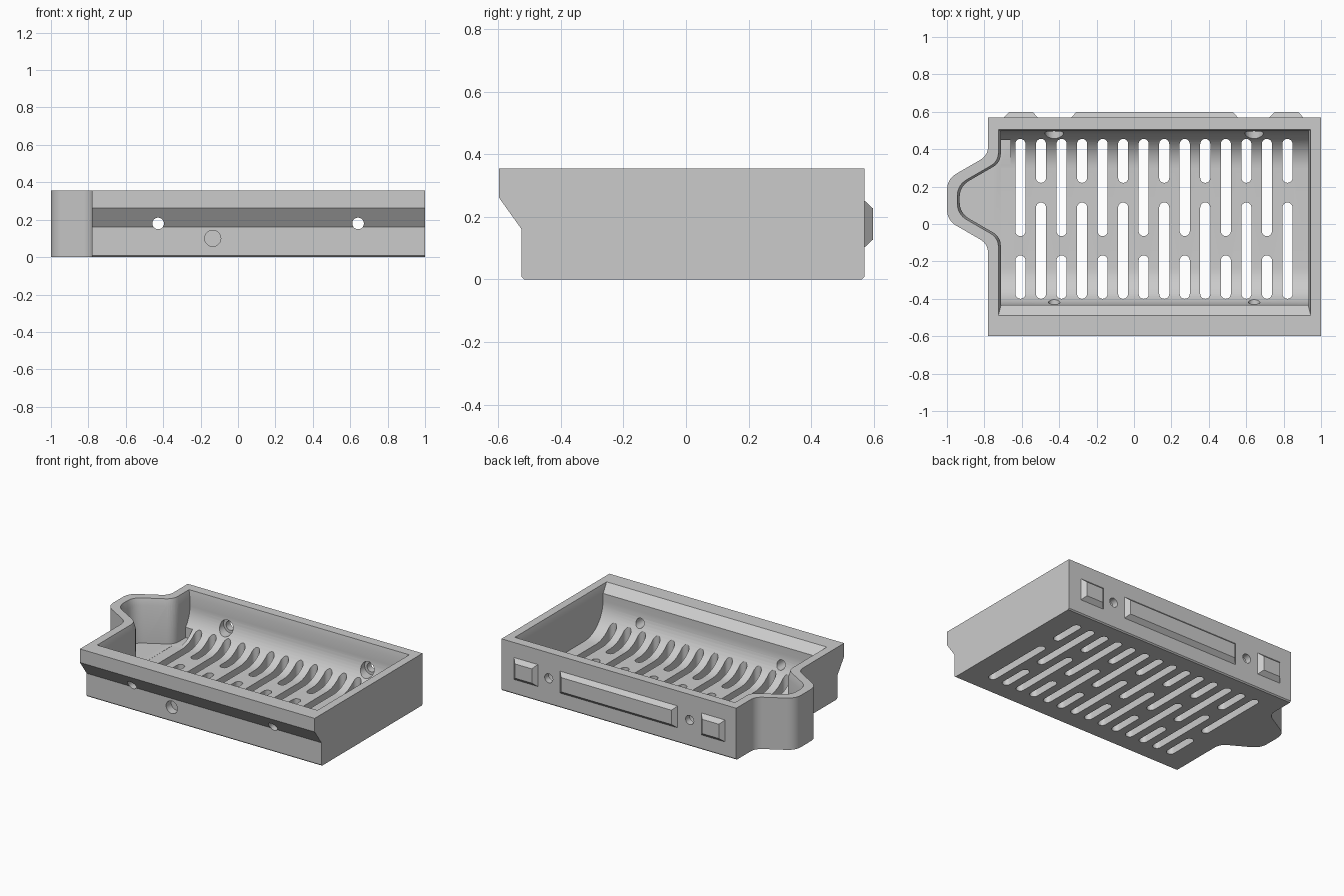
import bpy, bmesh, math
from mathutils import Vector, Matrix

cube = bpy.data.objects.get("Cube")
if cube:
    bpy.data.objects.remove(cube, do_unlink=True)

grey = bpy.data.materials.new("plain grey")
grey.use_nodes = True
colour = (0.6, 0.6, 0.6, 1)
grey.diffuse_color = colour
grey.node_tree.nodes["Principled BSDF"].inputs["Base Color"].default_value = colour

HEIGHT, FLOOR = 0.355, 0.05


def finish(bm, name):
    bmesh.ops.recalc_face_normals(bm, faces=bm.faces)
    mesh = bpy.data.meshes.new(name)
    bm.to_mesh(mesh)
    bm.free()
    mesh.materials.append(grey)
    obj = bpy.data.objects.new(name, mesh)
    bpy.context.collection.objects.link(obj)
    return obj


def loft(bm, rings):
    """Closed solid through rings of equal length."""
    loops = [[bm.verts.new(p) for p in ring] for ring in rings]
    n = len(loops[0])
    for a, b in zip(loops, loops[1:]):
        for i in range(n):
            j = (i + 1) % n
            bm.faces.new((a[i], a[j], b[j], b[i]))
    bm.faces.new(loops[0])
    bm.faces.new(loops[-1])


def solid(name, rings):
    bm = bmesh.new()
    loft(bm, rings)
    return finish(bm, name)


def flat(points, z):
    return [(x, y, z) for x, y in points]


def along_x(profile, x0, x1):
    return [[(x, y, z) for y, z in profile] for x in (x0, x1)]


def combine(target, other, operation):
    mod = target.modifiers.new("combine", 'BOOLEAN')
    mod.operation, mod.object, mod.solver = operation, other, 'EXACT'
    bpy.context.view_layer.objects.active = target
    bpy.ops.object.modifier_apply(modifier=mod.name)
    bpy.data.objects.remove(other, do_unlink=True)


def rounded(corners, steps=8):
    """Round the corners (x, y, tangent length) of a closed polygon."""
    out = []
    for i, (x, y, t) in enumerate(corners):
        p = Vector((x, y))
        if not t:
            out.append((x, y))
            continue
        before = Vector(corners[i - 1][:2])
        after = Vector(corners[(i + 1) % len(corners)][:2])
        a = p + (before - p).normalized() * t
        b = p + (after - p).normalized() * t
        for k in range(steps + 1):
            s = k / steps
            out.append(tuple(a * (1 - s) ** 2 + p * (2 * s * (1 - s)) + b * s * s))
    return out


def bay_outline(x_tip, x_wall, half, x1, y0, y1):
    """Rectangle with a tapered bay on its -x side."""
    mid, root = 0.13, half + (x_wall - x_tip) * math.tan(math.radians(30))
    return rounded([(x1, y1, 0), (x_wall, y1, 0), (x_wall, mid + root, 0.05),
                    (x_tip, mid + half, 0.06), (x_tip, mid - half, 0.06),
                    (x_wall, mid - root, 0.05), (x_wall, y0, 0), (x1, y0, 0)])


# Body with the overhanging front edge
c = 0.008
profile = [(-0.525 + c, 0), (0.57 - c, 0), (0.57, c), (0.57, HEIGHT),
           (-0.598, HEIGHT), (-0.598, 0.262), (-0.525, 0.16), (-0.525, c)]
tray = solid("tray", along_x(profile, -0.78, 1.0))

# Side bay
outer = bay_outline(-1.0, -0.78, 0.11, -0.75, -0.22, 0.48)
combine(tray, solid("bay", [flat(outer, 0), flat(outer, HEIGHT)]), 'UNION')

# Scooped cavity
y0, y1, r = -0.432, 0.497, 0.2
scoop = [(y0, 0.45)]
for centre, start in ((y0 + r, 180), (y1 - r, 270)):
    for k in range(17):
        a = math.radians(start + 90 * k / 16)
        scoop.append((centre + r * math.cos(a), FLOOR + r + r * math.sin(a)))
scoop.append((y1, 0.45))
combine(tray, solid("cavity", along_x(scoop, -0.712, 0.932)), 'DIFFERENCE')
inner = bay_outline(-0.932, -0.712, 0.072, -0.66, -0.2, 0.45)
combine(tray, solid("bay_cavity", [flat(inner, FLOOR + 0.001), flat(inner, 0.45)]),
        'DIFFERENCE')

# Tapered rim around the opening
low = bay_outline(-0.93, -0.71, 0.07, 0.93, -0.43, 0.495)
high = bay_outline(-0.945, -0.725, 0.078, 0.945, -0.49, 0.505)
combine(tray, solid("rim", [flat(low, 0.3), flat(high, HEIGHT), flat(high, 0.42)]),
        'DIFFERENCE')

# Staggered drainage slots
bm = bmesh.new()
w = 0.027
for i in range(14):
    x = -0.607 + 0.1098 * i
    spans = ((-0.4, 0.115), (0.22, 0.455)) if i % 2 else ((-0.4, -0.168), (-0.065, 0.455))
    for a, b in spans:
        ring = []
        for end, start in ((b - w, 0), (a + w, 180)):
            for k in range(11):
                t = math.radians(start + 18 * k)
                ring.append((x + w * math.cos(t), end + w * math.sin(t)))
        loft(bm, [flat(ring, -0.1), flat(ring, 0.28)])
combine(tray, finish(bm, "slots"), 'DIFFERENCE')


# Screw holes, their recesses in the back wall, and the blind front hole
def drill(x, z, radius, ya, yb):
    bm = bmesh.new()
    place = Matrix.Translation((x, (ya + yb) / 2, z)) @ Matrix.Rotation(math.pi / 2, 4, 'X')
    bmesh.ops.create_cone(bm, cap_ends=True, segments=32, radius1=radius,
                          radius2=radius, depth=yb - ya, matrix=place)
    combine(tray, finish(bm, "drill"), 'DIFFERENCE')


for x in (-0.427, 0.642):
    drill(x, 0.18, 0.031, -0.8, 0.8)
    drill(x, 0.18, 0.05, 0.38, 0.525)
drill(-0.135, 0.1, 0.043, -0.7, -0.47)

# Bevelled raised pads on the back
for name, xa, xb in (("right_pad", -0.695, -0.515), ("long_pad", -0.335, 0.555),
                     ("left_pad", 0.725, 0.905)):
    rings = []
    for y, d in ((0.565, 0), (0.57, 0), (0.598, 0.026)):
        a, b, lo, hi = xa + d, xb - d, 0.102 + d, 0.252 - d
        rings.append([(a, y, lo), (b, y, lo), (b, y, hi), (a, y, hi)])
    solid(name, rings)

# Smooth the curves, keep the edges crisp
bpy.ops.object.select_all(action='DESELECT')
tray.select_set(True)
bpy.context.view_layer.objects.active = tray
bpy.ops.object.shade_smooth_by_angle(angle=math.radians(30))
